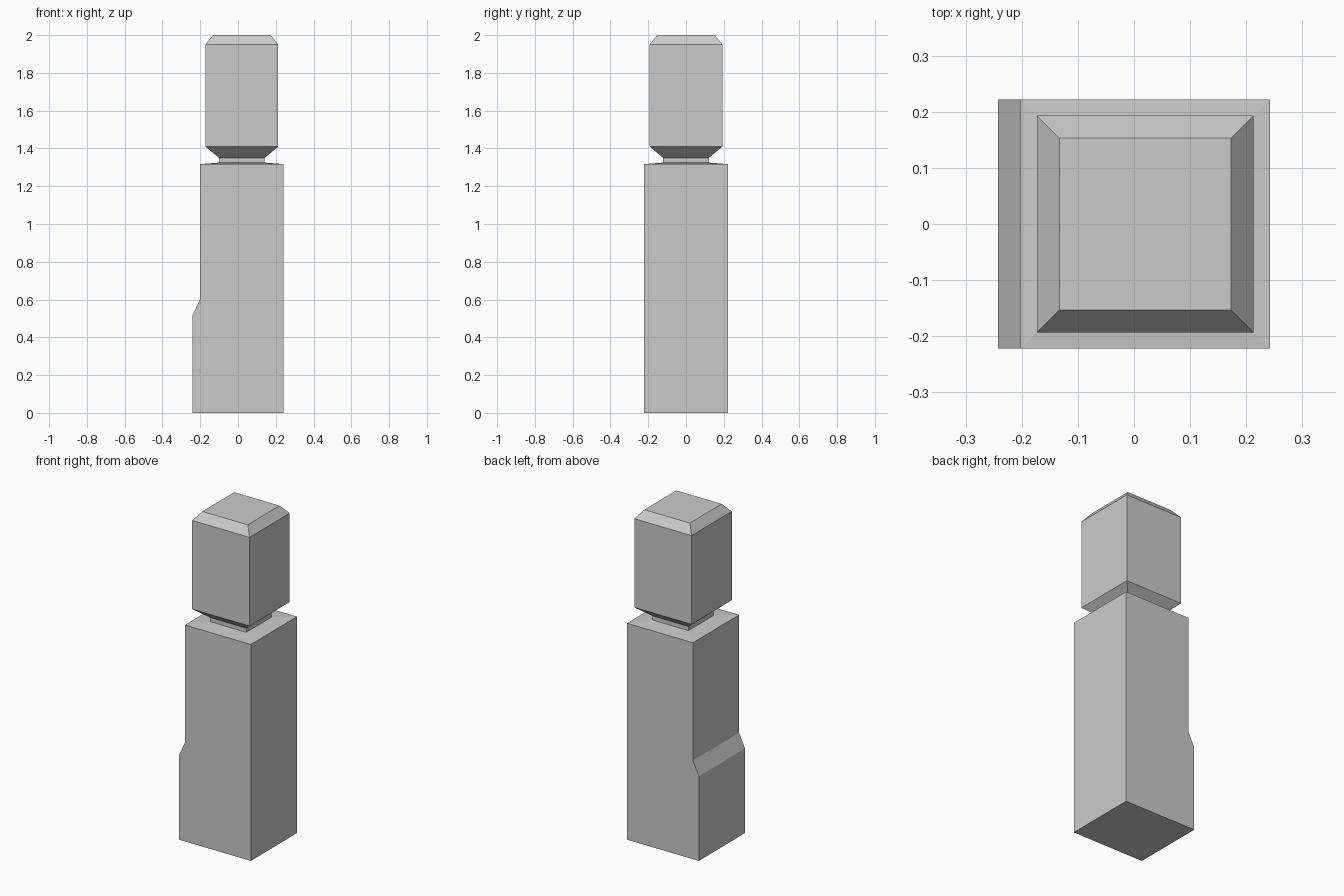
import bpy, bmesh

if "Cube" in bpy.data.objects:
    bpy.data.objects.remove(bpy.data.objects["Cube"])


def loft(name, rings):
    """Capped four-sided column; each ring is (x_min, x_max, half_depth, z)."""
    bm = bmesh.new()
    loops = []
    for x0, x1, d, z in rings:
        corners = [(x0, -d), (x1, -d), (x1, d), (x0, d)]
        loops.append([bm.verts.new((x, y, z)) for x, y in corners])
    bm.faces.new(loops[0])
    bm.faces.new(loops[-1])
    for a, b in zip(loops, loops[1:]):
        for i in range(4):
            j = (i + 1) % 4
            bm.faces.new((a[i], a[j], b[j], b[i]))
    bmesh.ops.recalc_face_normals(bm, faces=bm.faces)
    mesh = bpy.data.meshes.new(name)
    bm.to_mesh(mesh)
    bm.free()
    obj = bpy.data.objects.new(name, mesh)
    bpy.context.collection.objects.link(obj)
    return obj


def square(half, z, cx=0.02):
    return (cx - half, cx + half, half, z)


# Post: stepped base on the left, slightly pitched shoulder, narrow neck,
# flared block with a chamfered cap, all as one closed column
loft("post", [
    (-0.242, 0.242, 0.222, 0.0),
    (-0.242, 0.242, 0.222, 0.515),
    (-0.202, 0.242, 0.222, 0.60),
    square(0.222, 1.317),
    square(0.121, 1.325),
    square(0.121, 1.35),
    square(0.193, 1.41),
    square(0.193, 1.95),
    square(0.153, 2.0),
])
